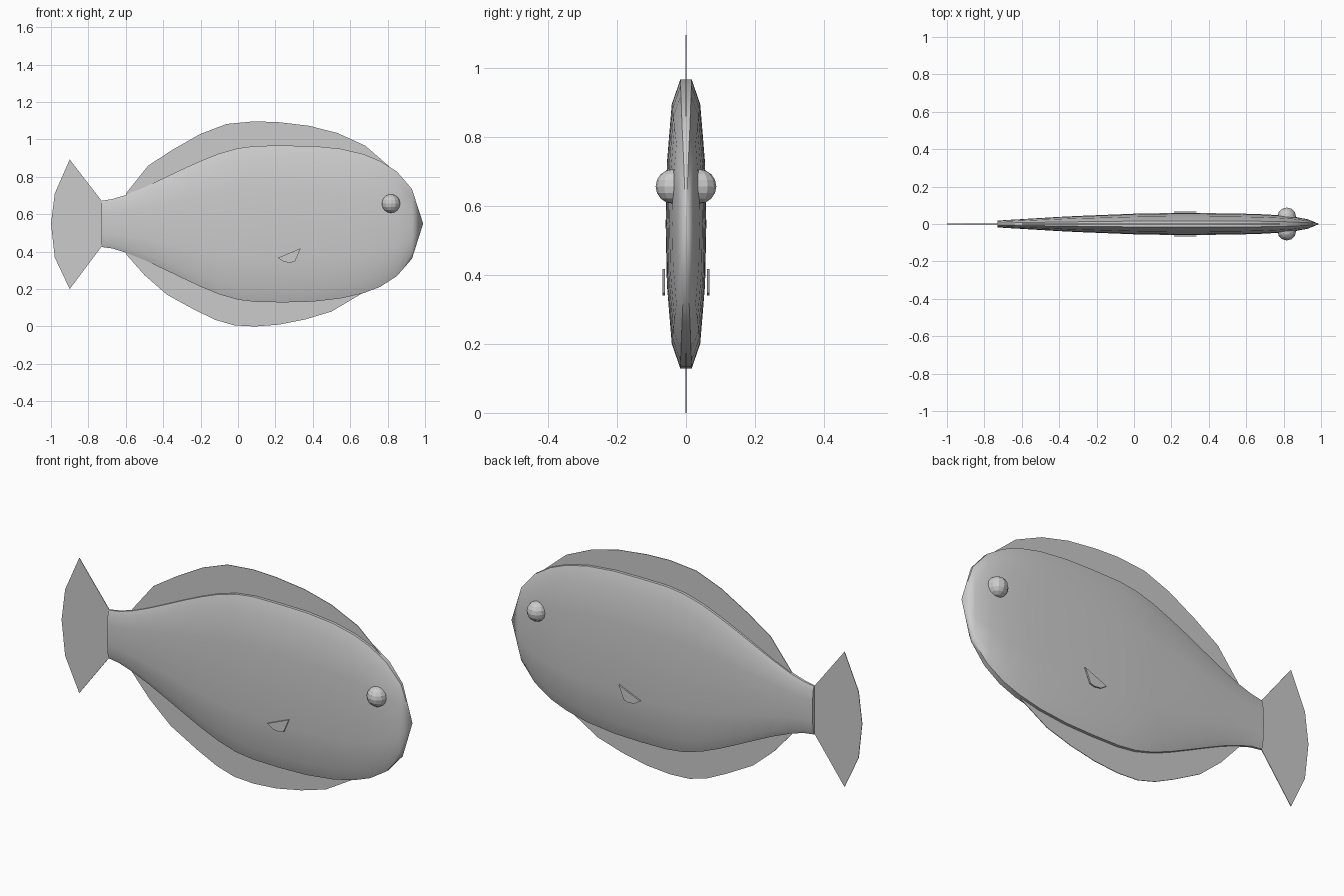
import bpy, bmesh
from math import radians


def make(name, bm):
    bmesh.ops.recalc_face_normals(bm, faces=bm.faces)
    me = bpy.data.meshes.new(name)
    bm.to_mesh(me)
    bm.free()
    ob = bpy.data.objects.new(name, me)
    bpy.context.collection.objects.link(ob)
    return ob


def plate(name, outline, y, thick):
    """Thin flat fin from an (x, z) outline."""
    bm = bmesh.new()
    f = bm.faces.new([bm.verts.new((x, y - thick / 2, z)) for x, z in outline])
    r = bmesh.ops.extrude_face_region(bm, geom=[f])
    for v in r["geom"]:
        if isinstance(v, bmesh.types.BMVert):
            v.co.y += thick
    return make(name, bm)


# Body stations: x, bottom z, top z, half width
stations = [
    (-0.73, 0.425, 0.672, 0.018), (-0.67, 0.417, 0.682, 0.022),
    (-0.60, 0.395, 0.703, 0.026), (-0.50, 0.355, 0.745, 0.032),
    (-0.40, 0.308, 0.792, 0.038), (-0.30, 0.260, 0.840, 0.043),
    (-0.20, 0.213, 0.885, 0.047), (-0.10, 0.172, 0.925, 0.051),
    (0.00, 0.143, 0.953, 0.055), (0.10, 0.131, 0.966, 0.057),
    (0.25, 0.129, 0.967, 0.059), (0.40, 0.133, 0.965, 0.058),
    (0.55, 0.150, 0.950, 0.056), (0.67, 0.178, 0.922, 0.053),
    (0.76, 0.212, 0.885, 0.048), (0.85, 0.270, 0.828, 0.040),
    (0.93, 0.362, 0.735, 0.025)]
# Half cross-section: fraction of half width, fraction of half height
half = [(0.28, 1), (0.70, 0.83), (0.94, 0.42), (1, 0),
        (0.94, -0.42), (0.70, -0.83), (0.28, -1)]
section = half + [(-a, b) for a, b in reversed(half)]

bm = bmesh.new()
rings = []
for x, lo, hi, w in stations:
    mid, h = (lo + hi) / 2, (hi - lo) / 2
    rings.append([bm.verts.new((x, a * w, mid + b * h)) for a, b in section])
n = len(section)
for r0, r1 in zip(rings, rings[1:]):
    for i in range(n):
        j = (i + 1) % n
        bm.faces.new((r0[i], r0[j], r1[j], r1[i]))
bm.faces.new(rings[0])
nose = bm.verts.new((0.99, 0, 0.55))
for i in range(n):
    bm.faces.new((rings[-1][i], rings[-1][(i + 1) % n], nose))
body = make("body", bm)
bpy.context.view_layer.objects.active = body
body.select_set(True)
bpy.ops.object.shade_smooth_by_angle(angle=radians(40))

# Back and belly fins, rooted just inside the body
top = [(-0.60, 0.71), (-0.48, 0.86), (-0.35, 0.945), (-0.20, 1.03), (-0.06, 1.083),
       (0.09, 1.097), (0.22, 1.092), (0.38, 1.073), (0.53, 1.035), (0.68, 0.967),
       (0.85, 0.82)]
plate("dorsal_fin", top + [(0.6, 0.85), (0.0, 0.85), (-0.4, 0.75), (-0.58, 0.68)], 0, 0.003)
low = [(-0.60, 0.388), (-0.50, 0.275), (-0.38, 0.17), (-0.23, 0.088), (-0.12, 0.035),
       (-0.02, 0.006), (0.09, 0), (0.22, 0.01), (0.36, 0.038), (0.50, 0.08), (0.66, 0.175)]
plate("belly_fin", low + [(0.5, 0.25), (0.0, 0.25), (-0.4, 0.35), (-0.58, 0.42)], 0, 0.003)

# Tail
plate("tail_fin", [(-0.72, 0.66), (-0.90, 0.893), (-0.98, 0.71), (-1.0, 0.55),
                   (-0.98, 0.37), (-0.90, 0.20), (-0.72, 0.44)], 0, 0.003)

# Paired side fins and eyes
for s, side in ((-1, "near"), (1, "far")):
    plate("side_fin_" + side, [(0.213, 0.367), (0.335, 0.418), (0.305, 0.348),
                               (0.28, 0.341), (0.245, 0.346)], s * 0.064, 0.007)
    bm = bmesh.new()
    bmesh.ops.create_uvsphere(bm, u_segments=12, v_segments=8, radius=0.05)
    bmesh.ops.translate(bm, verts=bm.verts, vec=(0.817, s * 0.038, 0.657))
    make("eye_" + side, bm)
